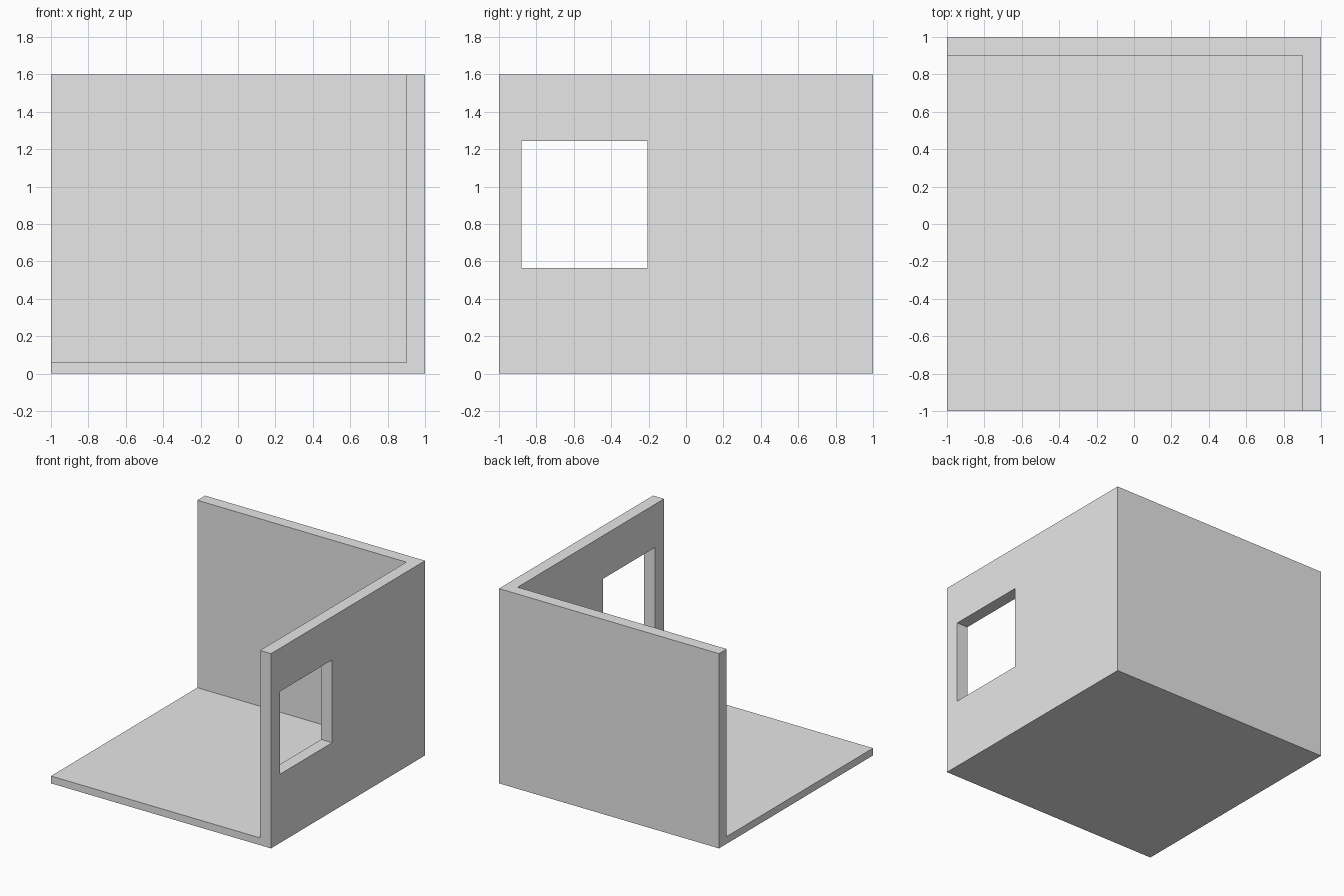
import bpy
from mathutils import Vector

default = bpy.data.objects.get("Cube")
if default:
    bpy.data.objects.remove(default, do_unlink=True)


def box(name, low, high):
    """Axis-aligned box between two corners."""
    low, high = Vector(low), Vector(high)
    bpy.ops.mesh.primitive_cube_add(size=1, location=(low + high) / 2)
    obj = bpy.context.object
    obj.name = name
    obj.scale = high - low
    bpy.ops.object.transform_apply(location=True, rotation=False, scale=True)
    return obj


def cut(target, cutter):
    """Subtract the cutter from the target, then discard the cutter."""
    mod = target.modifiers.new("cut", 'BOOLEAN')
    mod.operation = 'DIFFERENCE'
    mod.solver = 'EXACT'
    mod.object = cutter
    bpy.context.view_layer.objects.active = target
    bpy.ops.object.modifier_apply(modifier=mod.name)
    bpy.data.objects.remove(cutter, do_unlink=True)


# Solid block that becomes the floor, back wall and left wall
room = box("room_corner", (-1, -1, 0), (1, 1, 1.6))

# Plain grey finish
grey = bpy.data.materials.new("plain_grey")
grey.use_nodes = True
colour = (0.8, 0.8, 0.8, 1)
grey.diffuse_color = colour
grey.node_tree.nodes["Principled BSDF"].inputs["Base Color"].default_value = colour
room.data.materials.append(grey)

# Open interior: removes the roof, front and right sides
cut(room, box("interior_cutter", (-2, -2, 0.06), (0.9, 0.9, 2)))

# Square window opening in the left wall
cut(room, box("window_cutter", (0.7, -0.88, 0.565), (1.2, -0.205, 1.245)))
